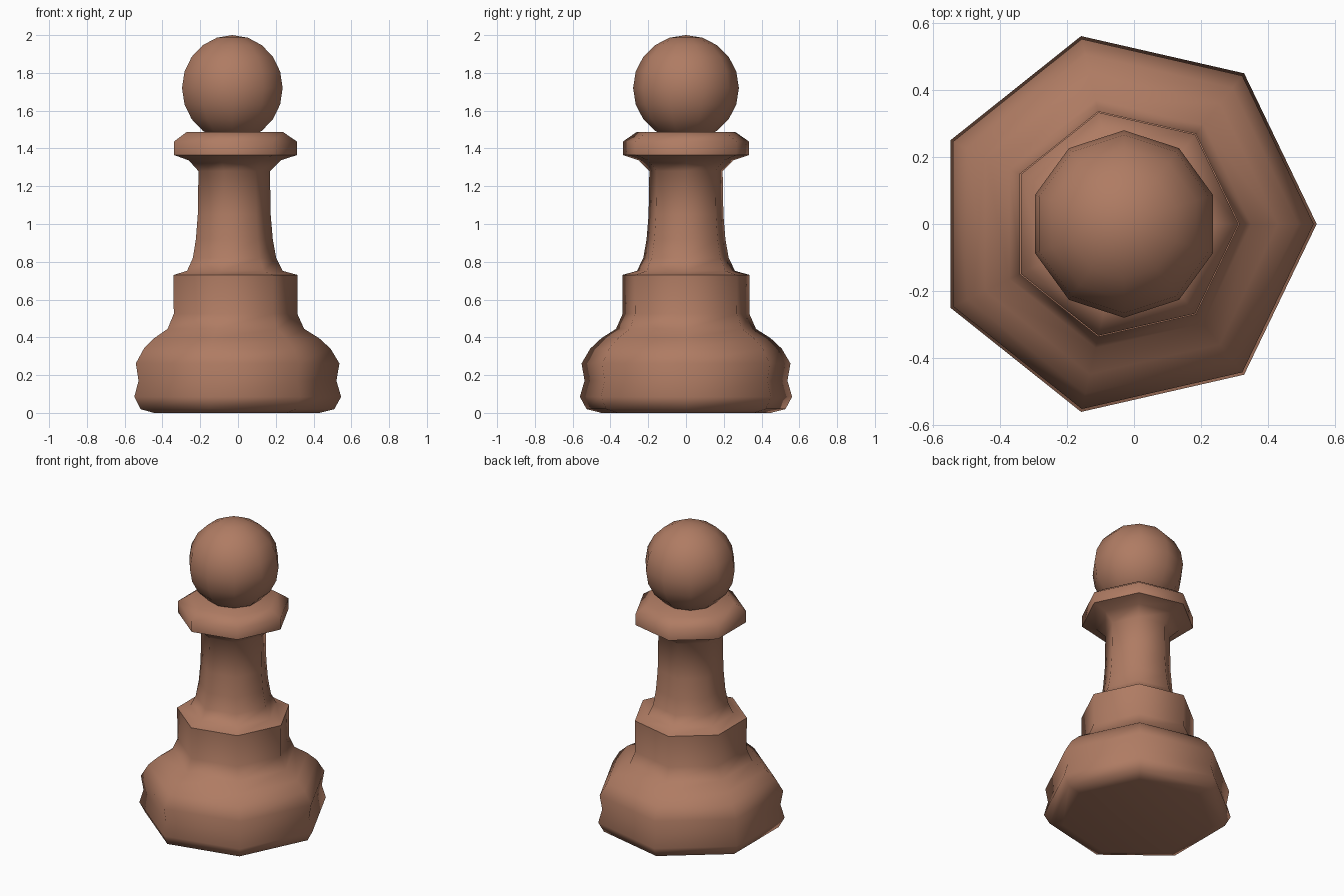
import bpy, bmesh, math

if "Cube" in bpy.data.objects:
    bpy.data.objects.remove(bpy.data.objects["Cube"])

CX = -0.03  # axis of the seven-sided body

clay = bpy.data.materials.new("clay_brown")
clay.diffuse_color = (0.43, 0.20, 0.125, 1.0)
clay.use_nodes = True
clay.node_tree.nodes["Principled BSDF"].inputs["Base Color"].default_value = clay.diffuse_color


def finish(bm, name, angle):
    bmesh.ops.recalc_face_normals(bm, faces=bm.faces)
    mesh = bpy.data.meshes.new(name)
    bm.to_mesh(mesh)
    bm.free()
    mesh.materials.append(clay)
    ob = bpy.data.objects.new(name, mesh)
    bpy.context.collection.objects.link(ob)
    bpy.ops.object.select_all(action='DESELECT')
    ob.select_set(True)
    bpy.context.view_layer.objects.active = ob
    bpy.ops.object.shade_smooth_by_angle(angle=math.radians(angle))
    return ob


def lathe(name, profile, sides):
    bm = bmesh.new()
    rings = []
    for r, z in profile:
        rings.append([bm.verts.new((CX + r * math.cos(2 * math.pi * i / sides),
                                    r * math.sin(2 * math.pi * i / sides), z))
                      for i in range(sides)])
    for a, b in zip(rings, rings[1:]):
        for i in range(sides):
            j = (i + 1) % sides
            bm.faces.new((a[i], a[j], b[j], b[i]))
    bm.faces.new(rings[0][::-1])
    bm.faces.new(rings[-1])
    return finish(bm, name, 60)


# Turned body: foot, shoulder, band, neck and collar
lathe("body", [
    (0.46, 0.0), (0.54, 0.02), (0.576, 0.085), (0.551, 0.17), (0.567, 0.262),
    (0.52, 0.34), (0.46, 0.395), (0.38, 0.445), (0.344, 0.525), (0.346, 0.73),
    (0.266, 0.752), (0.232, 0.82), (0.214, 0.92), (0.203, 1.05), (0.199, 1.28),
    (0.256, 1.337), (0.342, 1.365), (0.342, 1.437), (0.268, 1.487)], 7)

# Ball head
bm = bmesh.new()
bmesh.ops.create_uvsphere(bm, u_segments=10, v_segments=10, radius=0.28)
bmesh.ops.translate(bm, verts=bm.verts, vec=(CX, 0, 1.72))
finish(bm, "ball_head", 60)
